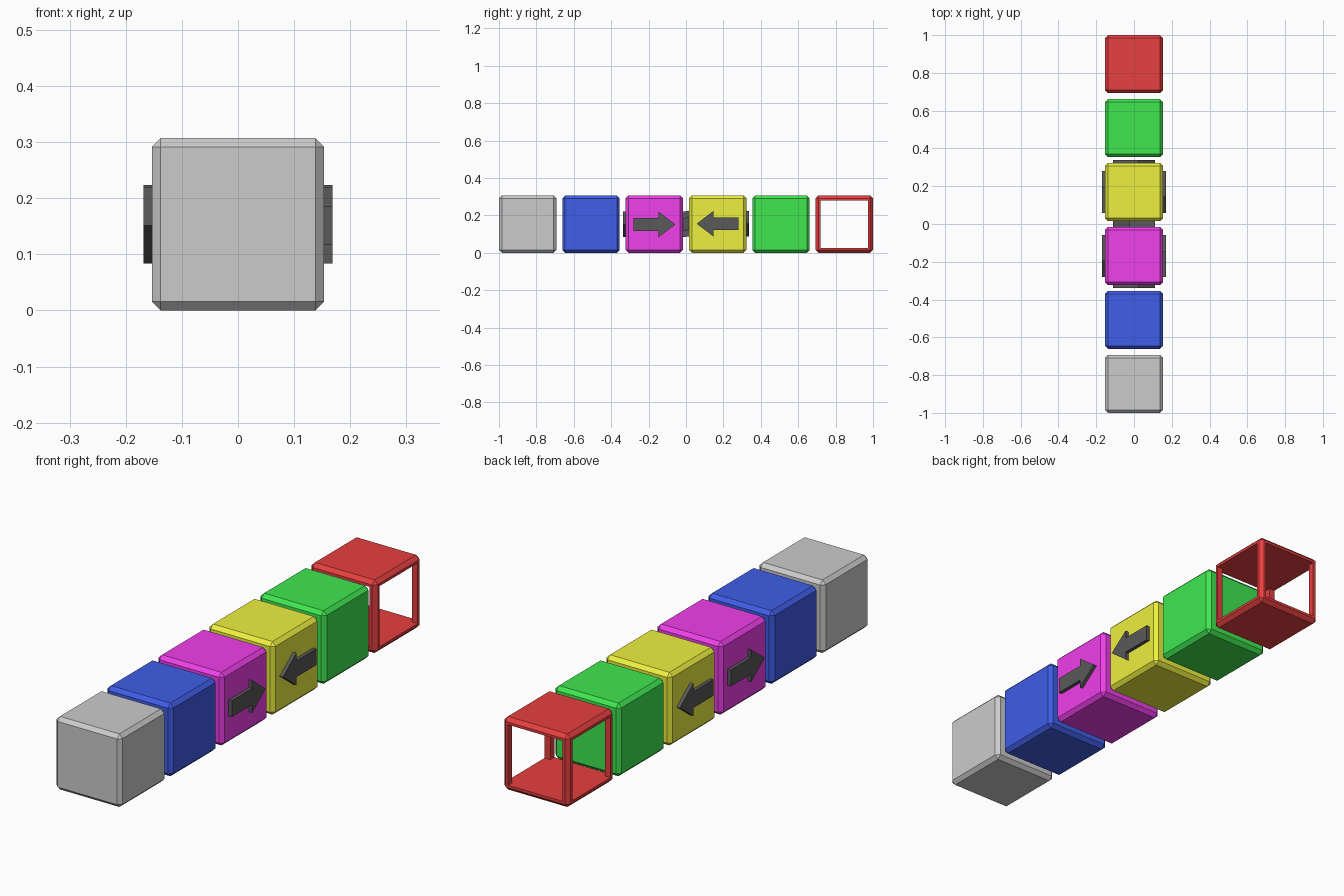
import bpy, bmesh
from math import cos, sin, pi

if "Cube" in bpy.data.objects:
    bpy.data.objects.remove(bpy.data.objects["Cube"])

SIZE = 0.307                 # cube edge
PITCH = (2 - SIZE) / 5       # spacing along y
MID = SIZE / 2


def material(name, rgb):
    m = bpy.data.materials.new(name)
    m.diffuse_color = (*rgb, 1)
    m.use_nodes = True
    m.node_tree.nodes["Principled BSDF"].inputs["Base Color"].default_value = m.diffuse_color
    return m


def add_object(name, bm, mat=None):
    bmesh.ops.recalc_face_normals(bm, faces=bm.faces)
    me = bpy.data.meshes.new(name)
    bm.to_mesh(me)
    bm.free()
    ob = bpy.data.objects.new(name, me)
    bpy.context.collection.objects.link(ob)
    if mat:
        me.materials.append(mat)
    return ob


def prism(bm, base, offset):
    """Closed solid from a polygon swept along an offset."""
    face = bm.faces.new([bm.verts.new(p) for p in base])
    ext = bmesh.ops.extrude_face_region(bm, geom=[face], use_keep_orig=True)
    verts = [g for g in ext["geom"] if isinstance(g, bmesh.types.BMVert)]
    bmesh.ops.translate(bm, verts=verts, vec=offset)


def block(name, y, mat):
    """Cube with single-segment chamfered edges."""
    bm = bmesh.new()
    bmesh.ops.create_cube(bm, size=SIZE)
    bmesh.ops.bevel(bm, geom=bm.edges[:], offset=0.0155, segments=1,
                    profile=0.5, affect='EDGES')
    bmesh.ops.translate(bm, verts=bm.verts, vec=(0, y, MID))
    return add_object(name, bm, mat)


ARROW = [(-0.112, -0.034), (0.023, -0.034), (0.023, -0.068), (0.112, 0),
         (0.023, 0.068), (0.023, 0.034), (-0.112, 0.034)]


def arrows(name, y, turn, mat):
    """Raised arrows on the four upright faces, circling one way round."""
    for i, side in enumerate(("right", "back", "left", "front")):
        a = i * pi / 2
        n, t = (cos(a), sin(a)), (-sin(a) * turn, cos(a) * turn)
        inner, depth = 0.148, 0.0205
        bm = bmesh.new()
        prism(bm, [(n[0] * inner + t[0] * u, y + n[1] * inner + t[1] * u,
                    MID - 0.002 * turn + w) for u, w in ARROW],
              (n[0] * depth, n[1] * depth, 0))
        add_object(f"{name}_arrow_{side}", bm, mat)


black = material("black", (0.1, 0.1, 0.1))
colours = [("grey", None), ("blue", (0.05, 0.11, 0.8)),
           ("magenta", (0.87, 0.05, 0.83)), ("yellow", (0.85, 0.87, 0.05)),
           ("green", (0.05, 0.8, 0.08)), ("red", (0.8, 0.05, 0.05))]

# row of cubes from front to back
for i, (name, rgb) in enumerate(colours):
    y = (i - 2.5) * PITCH
    cube = block(f"{name}_cube", y, material(name, rgb) if rgb else None)
    if name in ("magenta", "yellow"):
        arrows(name, y, 1 if name == "magenta" else -1, black)

# open windows on the four sides of the last cube
h, far = MID - 0.0265, 0.2
plus = []
for k in range(4):
    c, s = round(cos(k * pi / 2)), round(sin(k * pi / 2))
    plus += [(c * px - s * py, y + s * px + c * py, 0.0265)
             for px, py in ((far, -h), (far, h), (h, h))]
bm = bmesh.new()
prism(bm, plus, (0, 0, 2 * h))
cutter = add_object("window_cutter", bm)
cutter.hide_render = True
cutter.hide_viewport = True
mod = cube.modifiers.new("windows", 'BOOLEAN')
mod.operation = 'DIFFERENCE'
mod.solver = 'EXACT'
mod.object = cutter
